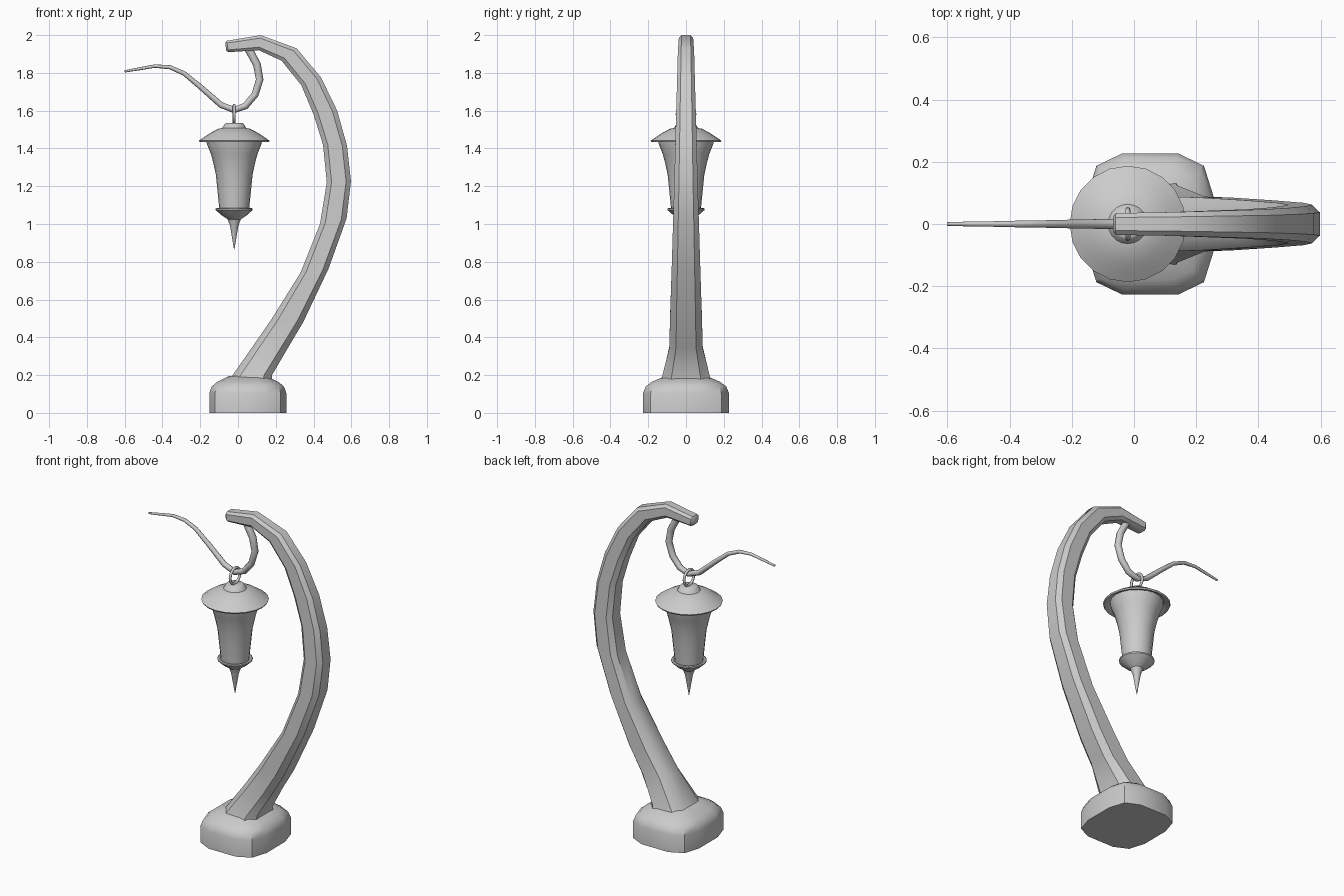
import bpy, bmesh, math
from mathutils import Vector

if "Cube" in bpy.data.objects:
    bpy.data.objects.remove(bpy.data.objects["Cube"])


def finish(name, bm, angle=40):
    bmesh.ops.recalc_face_normals(bm, faces=bm.faces)
    mesh = bpy.data.meshes.new(name)
    bm.to_mesh(mesh)
    bm.free()
    obj = bpy.data.objects.new(name, mesh)
    bpy.context.collection.objects.link(obj)
    bpy.ops.object.select_all(action='DESELECT')
    obj.select_set(True)
    bpy.context.view_layer.objects.active = obj
    bpy.ops.object.shade_smooth_by_angle(angle=math.radians(angle))
    return obj


def loft(name, rings, angle=40, closed=False):
    """Skin a list of equally sized point rings and cap the ends."""
    bm = bmesh.new()
    loops = [[bm.verts.new(p) for p in ring] for ring in rings]
    n = len(loops[0])
    pairs = list(zip(loops, loops[1:]))
    if closed:
        pairs.append((loops[-1], loops[0]))
    else:
        bm.faces.new(loops[0])
        bm.faces.new(loops[-1])
    for a, b in pairs:
        for i in range(n):
            j = (i + 1) % n
            bm.faces.new((a[i], a[j], b[j], b[i]))
    return finish(name, bm, angle)


# Base: chamfered block with a rounded shoulder
quarter = [(0.2035, 0.09), (0.173, 0.187), (0.09, 0.227)]
outline = (quarter + [(-x, y) for x, y in reversed(quarter)]
           + [(-x, -y) for x, y in quarter] + [(x, -y) for x, y in reversed(quarter)])
levels = [(0, 1), (0.105, 1), (0.14, 0.94), (0.165, 0.79), (0.18, 0.64), (0.195, 0.5)]
loft("base", [[(0.052 + x * s, y * s, z) for x, y in outline] for z, s in levels])

# Curved post: inner edge (x, z), outer edge (x, z), half depth
sections = [
    (-0.06, 0.15, 0.18, 0.15, 0.14),
    (-0.035, 0.19, 0.18, 0.2, 0.125),
    (0.08, 0.355, 0.265, 0.345, 0.088),
    (0.18, 0.50, 0.345, 0.48, 0.085),
    (0.33, 0.74, 0.48, 0.765, 0.076),
    (0.434, 1.00, 0.575, 1.03, 0.068),
    (0.47, 1.22, 0.598, 1.225, 0.062),
    (0.45, 1.42, 0.577, 1.415, 0.057),
    (0.40, 1.58, 0.525, 1.60, 0.052),
    (0.335, 1.735, 0.44, 1.775, 0.047),
    (0.23, 1.865, 0.31, 1.93, 0.043),
    (0.11, 1.92, 0.12, 2.00, 0.038),
    (-0.05, 1.91, -0.06, 1.97, 0.035),
    (-0.063, 1.918, -0.067, 1.96, 0.026),
]
profile = [(1, 0.6), (0.6, 1), (-0.6, 1), (-1, 0.6), (-1, -0.6), (-0.6, -1), (0.6, -1), (1, -0.6)]
rings = []
for xi, zi, xo, zo, hw in sections:
    inner, outer = Vector((xi, 0, zi)), Vector((xo, 0, zo))
    mid, half = (inner + outer) / 2, (outer - inner) / 2
    rings.append([mid + half * u + Vector((0, hw * v, 0)) for u, v in profile])
loft("curved_post", rings)

# Hook: tapering wavy rod under the arm (x, z, radius)
path = [(0.035, 1.955, 0.02), (0.065, 1.91, 0.021), (0.1, 1.845, 0.021), (0.115, 1.765, 0.02),
        (0.09, 1.685, 0.019), (0.04, 1.625, 0.018), (-0.02, 1.603, 0.017),
        (-0.09, 1.63, 0.016), (-0.2, 1.727, 0.014), (-0.285, 1.797, 0.012),
        (-0.36, 1.83, 0.011), (-0.44, 1.836, 0.009), (-0.52, 1.822, 0.008), (-0.6, 1.808, 0.006)]
rings = []
for i, (x, z, r) in enumerate(path):
    a, b = path[max(i - 1, 0)], path[min(i + 1, len(path) - 1)]
    t = Vector((b[0] - a[0], 0, b[1] - a[1])).normalized()
    side = Vector((-t.z, 0, t.x))
    rings.append([Vector((x, 0, z)) + side * r * math.cos(k * math.tau / 8)
                  + Vector((0, r * math.sin(k * math.tau / 8), 0)) for k in range(8)])
loft("hanging_hook", rings, 50)

# Lantern parts: turned profiles (radius, z) around a vertical axis
CX, SIDES = -0.02, 20


def turned(name, prof):
    return loft(name, [[(CX + r * math.cos(k * math.tau / SIDES),
                         r * math.sin(k * math.tau / SIDES), z) for k in range(SIDES)]
                       for r, z in prof], 35)


turned("lantern_cap", [(0.075, 1.49), (0.064, 1.507), (0.05, 1.53), (0.042, 1.535)])
turned("lantern_roof", [(0.13, 1.46), (0.15, 1.447), (0.172, 1.433), (0.183, 1.433), (0.187, 1.441),
                        (0.16, 1.46), (0.13, 1.48), (0.085, 1.504), (0.05, 1.51)])
turned("lantern_body", [(0.078, 1.06), (0.08, 1.09), (0.088, 1.17), (0.097, 1.26),
                        (0.11, 1.32), (0.123, 1.37), (0.145, 1.425), (0.15, 1.465)])
turned("lantern_spike", [(0.07, 1.075), (0.09, 1.085), (0.098, 1.082), (0.098, 1.074),
                         (0.065, 1.045), (0.035, 1.025), (0.022, 0.99), (0.001, 0.865)])

# Ring joining the lantern to the hook, lying in the side plane
rings = []
for i in range(18):
    a = i * math.tau / 18
    rings.append([(CX + 0.008 * math.sin(k * math.tau / 8),
                   (0.047 + 0.008 * math.cos(k * math.tau / 8)) * math.cos(a),
                   1.582 + (0.047 + 0.008 * math.cos(k * math.tau / 8)) * math.sin(a))
                  for k in range(8)])
loft("lantern_ring", rings, 60, closed=True)
